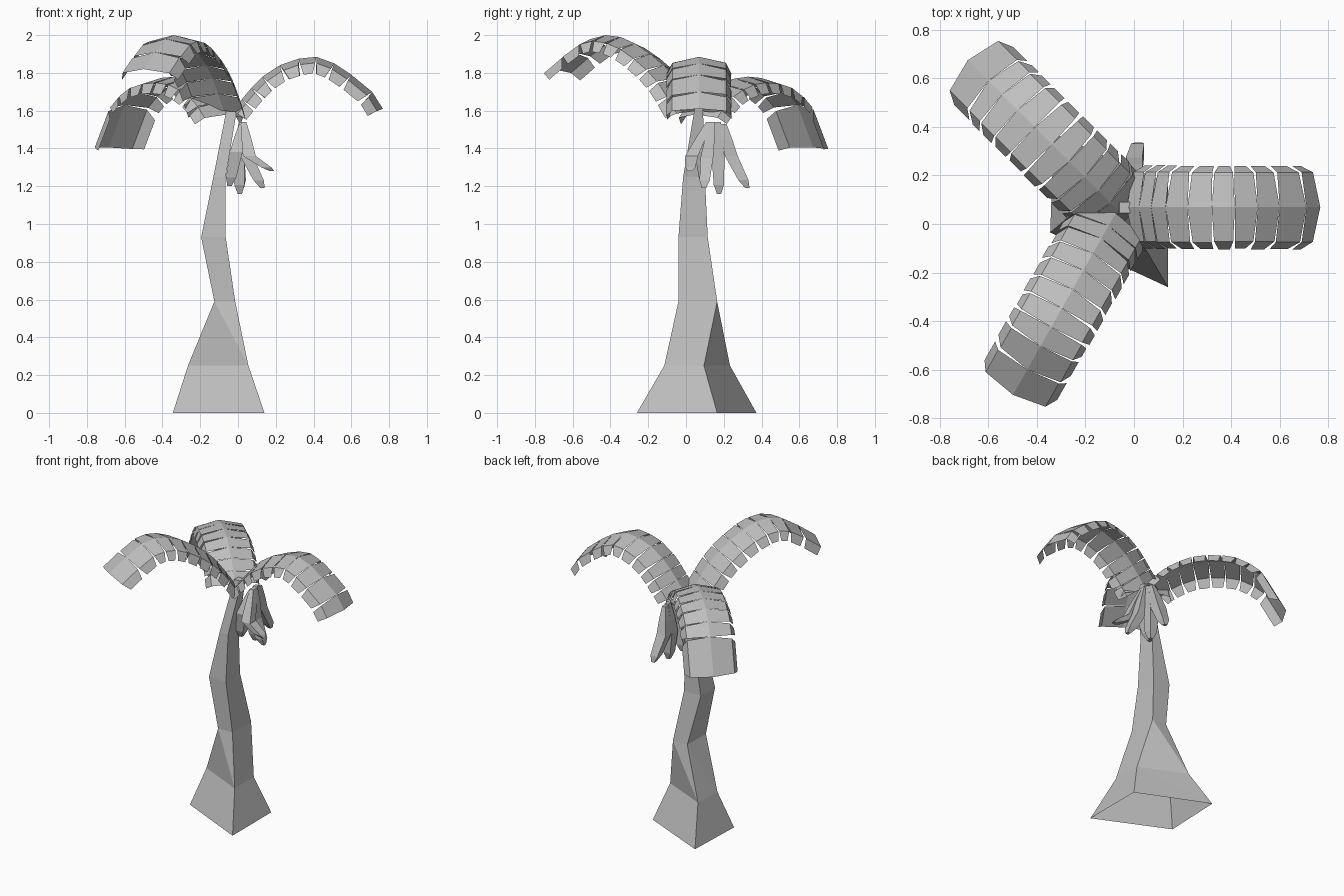
import bpy, math, random
from mathutils import Vector

random.seed(4)
cube = bpy.data.objects.get("Cube")
if cube:
    bpy.data.objects.remove(cube, do_unlink=True)

# Single material
grey = bpy.data.materials.new("light_grey")
grey.use_nodes = True
COLOUR = (0.52, 0.52, 0.52, 1)
grey.diffuse_color = COLOUR
grey.node_tree.nodes["Principled BSDF"].inputs["Base Color"].default_value = COLOUR


def make(name, verts, faces):
    mesh = bpy.data.meshes.new(name)
    mesh.from_pydata([tuple(v) for v in verts], [], faces)
    mesh.materials.append(grey)
    obj = bpy.data.objects.new(name, mesh)
    bpy.context.collection.objects.link(obj)


def loft(name, rings, cap_start, cap_end):
    """Join rings with equal corner counts; optionally close the ends."""
    n = len(rings[0])
    verts = [v for ring in rings for v in ring]
    faces = []
    for r in range(len(rings) - 1):
        for k in range(n):
            a, b = r * n + k, r * n + (k + 1) % n
            faces += [(a, b, a + n), (b, b + n, a + n)]
    if cap_start:
        faces.append(tuple(reversed(range(n))))
    if cap_end:
        faces.append(tuple(range(len(verts) - n, len(verts))))
    make(name, verts, faces)


# Trunk: skewed flared foot, then near-rectangular rings (x0, x1, y0, y1, z)
def box_ring(x0, x1, y0, y1, z):
    return [(x1, y0, z), (x1, y1, z), (x0, y1, z), (x0, y0, z)]


foot = [(0.14, -0.26, 0), (0.14, 0.165, 0), (-0.33, 0.373, 0), (-0.345, -0.035, 0)]
flare = [(0.055, -0.115, 0.25), (0.055, 0.095, 0.25), (-0.255, 0.233, 0.25), (-0.265, 0.033, 0.25)]
trunk_rings = [foot, flare,
               box_ring(-0.125, -0.015, -0.04, 0.165, 0.59),
               box_ring(-0.195, -0.065, -0.04, 0.115, 0.93),
               box_ring(-0.13, -0.065, -0.015, 0.1, 1.25),
               box_ring(-0.06, -0.005, 0.045, 0.09, 1.61)]
loft("trunk", trunk_rings, False, True)

# Leaf cross-section: (sideways, drop, how much of the segment length is kept)
SECTION = [(-0.174, 0.088, 0.78), (-0.145, 0.032, 0.95), (0, 0, 1),
           (0.145, 0.032, 0.95), (0.174, 0.088, 0.78)]


def frond(name, start, angle, spine):
    """Arched frond of separate drooping leaf panels along a spine of (distance, height)."""
    ang = math.radians(angle)
    out = Vector((math.cos(ang), math.sin(ang), 0))
    side = Vector((-out.y, out.x, 0))
    pts = [Vector(start) + out * d + Vector((0, 0, z)) for d, z in spine]
    last = len(pts) - 1

    def down(i):
        tangent = pts[min(i + 1, last)] - pts[max(i - 1, 0)]
        return side.cross(tangent).normalized()

    verts, faces = [], []
    for i in range(last):
        base = len(verts)
        rows = [[], []]
        for s, drop, keep in SECTION:
            keep -= random.uniform(0, 0.12) if s else 0
            wide = s * random.uniform(0.97, 1)
            a = pts[i] + side * wide + down(i) * drop
            b = pts[i + 1] + side * wide + down(i + 1) * drop
            mid = (a + b) / 2
            rows[0].append(mid + (a - mid) * keep)
            rows[1].append(mid + (b - mid) * keep)
        verts += rows[0] + rows[1]
        n = len(SECTION)
        for k in range(n - 1):
            faces.append((base + k, base + n + k, base + n + k + 1, base + k + 1))
    make(name, verts, faces)


frond("left_frond", (-0.03, 0.069, 0), 0,
      [(0, 1.6), (0.05, 1.66), (0.1, 1.72), (0.16, 1.78), (0.25, 1.84), (0.35, 1.875),
       (0.445, 1.885), (0.54, 1.85), (0.63, 1.79), (0.74, 1.7), (0.797, 1.61)])
frond("front_frond", (-0.075, 0.045, 0), -119.5,
      [(0, 1.6), (0.06, 1.69), (0.12, 1.77), (0.19, 1.84), (0.27, 1.9), (0.36, 1.955),
       (0.45, 1.99), (0.54, 2), (0.63, 1.98), (0.74, 1.91), (0.86, 1.82)])
frond("back_frond", (-0.055, 0.045, 0), 135,
      [(0, 1.58), (0.06, 1.645), (0.13, 1.7), (0.21, 1.74), (0.3, 1.77), (0.4, 1.78),
       (0.5, 1.773), (0.6, 1.75), (0.69, 1.7), (0.77, 1.63), (0.89, 1.405)])


# Hanging fruit: bent, tapered four-sided pods
def pod(name, stem, mid, tip):
    stem, mid, tip = Vector(stem), Vector(mid), Vector(tip)
    stations = [(stem, 0.02), (stem.lerp(mid, 0.5), 0.037), (mid, 0.048),
                (mid.lerp(tip, 0.75), 0.038), (tip, 0.016)]
    rings = []
    for centre, r in stations:
        rings.append([centre + Vector((r * math.cos(a), r * math.sin(a), 0))
                      for a in (math.pi / 4 + k * math.pi / 2 for k in range(4))])
    loft(name, rings, True, True)


PODS = [((0.02, 0.2, 1.53), (0, 0.24, 1.36), (0.02, 0.325, 1.19)),
        ((0.02, 0.17, 1.54), (0, 0.17, 1.35), (0.01, 0.175, 1.16)),
        ((0.03, 0.14, 1.54), (0.05, 0.11, 1.35), (0.13, 0.095, 1.19)),
        ((0.02, 0.12, 1.53), (-0.01, 0.08, 1.38), (-0.045, 0.1, 1.2)),
        ((0.03, 0.12, 1.54), (0.06, 0.03, 1.36), (0.18, 0.02, 1.28))]
for i, points in enumerate(PODS):
    pod(f"fruit_{i + 1}", *points)
